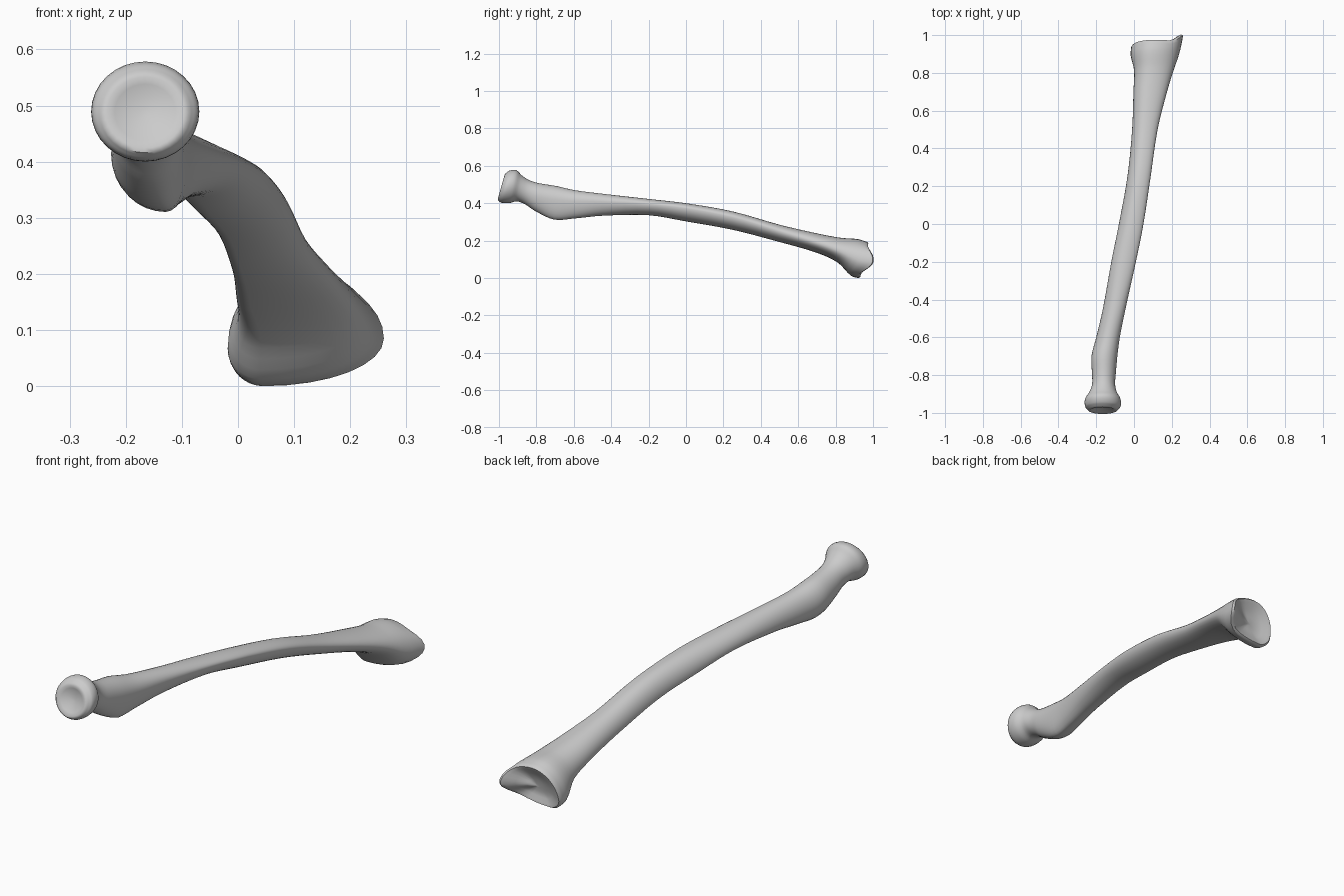
import bpy, bmesh, math
from mathutils import Vector

if "Cube" in bpy.data.objects:
    bpy.data.objects.remove(bpy.data.objects["Cube"])

# Outline of the bone along its length: y, left x, right x, bottom z, top z
OUTLINE = [
    (-.985, -.243, -.088, .418, .562),   # head rim
    (-.965, -.259, -.071, .405, .577),
    (-.925, -.259, -.072, .403, .578),
    (-.892, -.238, -.090, .412, .552),
    (-.85, -.222, -.100, .396, .526),    # neck
    (-.80, -.222, -.097, .362, .510),
    (-.70, -.225, -.088, .315, .494),    # tuberosity
    (-.60, -.200, -.075, .320, .472),
    (-.45, -.165, -.045, .335, .453),    # shaft
    (-.20, -.120, .010, .338, .425),
    (0, -.080, .050, .305, .402),
    (.25, -.035, .088, .260, .358),
    (.50, -.010, .125, .195, .287),
    (.70, -.003, .175, .138, .240),
    (.82, .000, .212, .085, .217),       # flared wrist end
    (.90, -.018, .245, .015, .210),
    (.945, -.015, .260, .002, .195),
]
# Where the extremes sit on each section, as fractions: y, left, right, bottom, top
SHAPE = [
    (-1, .5, .5, .5, .5),
    (-.86, .5, .5, .5, .5),
    (-.70, .53, .6, .70, .5),
    (-.40, .35, .65, .45, .55),
    (0, .25, .72, .25, .55),
    (.40, .15, .65, .15, .5),
    (.70, .25, .5, .15, .45),
    (.90, .30, .43, .22, .45),
    (1, .30, .45, .22, .45),
]
SIDES, STEPS = 32, 4


def slope(i, c):
    a, b = OUTLINE[max(i - 1, 0)], OUTLINE[min(i + 1, len(OUTLINE) - 1)]
    return (b[c] - a[c]) / (b[0] - a[0])


def outline_at(i, t):
    """Smooth interpolation between two outline rows."""
    a, b = OUTLINE[i], OUTLINE[i + 1]
    h = b[0] - a[0]
    row = [a[0] + h * t]
    for c in range(1, 5):
        row.append((2*t**3 - 3*t*t + 1) * a[c] + (t**3 - 2*t*t + t) * h * slope(i, c)
                   + (3*t*t - 2*t**3) * b[c] + (t**3 - t*t) * h * slope(i + 1, c))
    return row


def shape_at(y):
    for a, b in zip(SHAPE, SHAPE[1:]):
        if y <= b[0]:
            t = (y - a[0]) / (b[0] - a[0])
            return [p + (q - p) * t for p, q in zip(a[1:], b[1:])]


def section(row):
    """Closed curve of four quarter ellipses through the four extreme points."""
    y, xl, xr, zb, zt = row
    fl, fr, fb, ft = shape_at(y)
    zl, zr = zb + (zt - zb) * fl, zb + (zt - zb) * fr
    xb, xt = xl + (xr - xl) * fb, xl + (xr - xl) * ft
    points = []
    for k in range(SIDES):
        a = 2 * math.pi * k / SIDES
        c, s = math.cos(a), math.sin(a)
        xm = xt if s >= 0 else xb
        zm = zr if c >= 0 else zl
        # blend centres so that the quarters meet at the extremes
        x = xm + c * ((xr - xm) if c >= 0 else (xm - xl))
        z = zm + s * ((zt - zm) if s >= 0 else (zm - zb))
        dy = .3 * y**4 * (z - (zb + zt) / 2)
        if y > .8:   # styloid point on the outer side
            u = min(max((x - .18) / .08, 0), 1)
            dy += .055 * u * u * (y - .8) / .145
        points.append(Vector((x, y + dy, z)))
    return points


def end_ring(points, scale, push):
    mid = sum(points, Vector()) / len(points)
    return [mid + (p - mid) * scale + Vector((0, push, 0)) for p in points]


# Gather the rings: dished head, body, hollow wrist face
body = [section(outline_at(i, j / STEPS))
        for i in range(len(OUTLINE) - 1) for j in range(STEPS)]
body.append(section(OUTLINE[-1]))
head = [end_ring(body[0], s, p) for s, p in
        ((.1, .014), (.4, .010), (.7, .003), (.88, -.003))]
wrist = [end_ring(body[-1], s, p) for s, p in
         ((.94, .008), (.82, .004), (.6, -.010), (.3, -.018), (.08, -.020))]
rings = head + body + wrist

bm = bmesh.new()
loops = [[bm.verts.new(p) for p in ring] for ring in rings]
for a, b in zip(loops, loops[1:]):
    for k in range(SIDES):
        n = (k + 1) % SIDES
        bm.faces.new((a[k], a[n], b[n], b[k]))
bm.faces.new(loops[0])
bm.faces.new(loops[-1])
bmesh.ops.recalc_face_normals(bm, faces=bm.faces)
# Stand the bone on the floor
low = min(v.co.z for v in bm.verts)
bmesh.ops.translate(bm, verts=bm.verts, vec=(0, 0, -low))

mesh = bpy.data.meshes.new("forearm_bone")
bm.to_mesh(mesh)
bm.free()
bone = bpy.data.objects.new("forearm_bone", mesh)
bpy.context.collection.objects.link(bone)
bpy.context.view_layer.objects.active = bone
bone.select_set(True)
bpy.ops.object.shade_smooth_by_angle(angle=math.radians(45))
